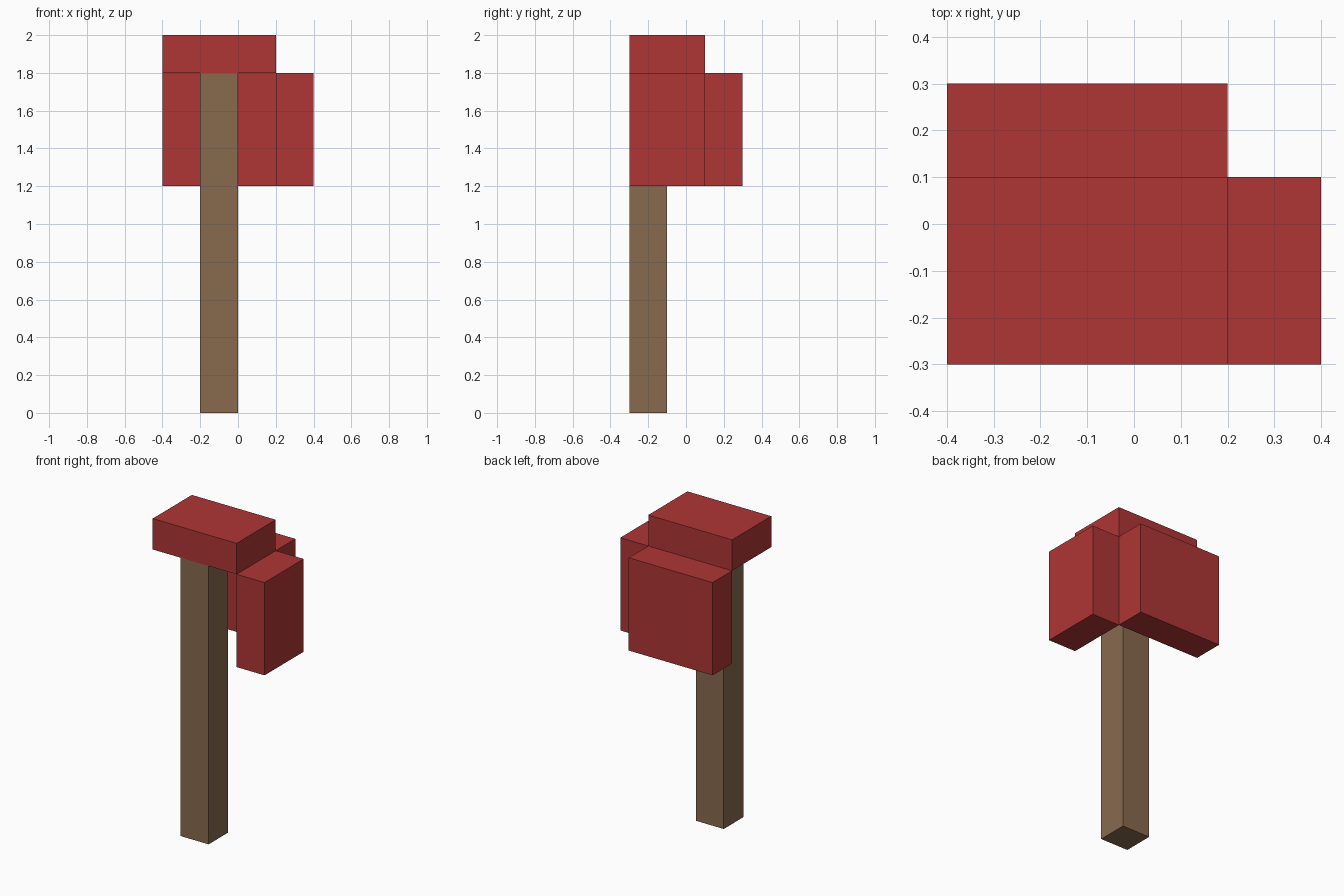
import bpy
from mathutils import Vector

cube = bpy.data.objects.get("Cube")
if cube:
    bpy.data.objects.remove(cube, do_unlink=True)


def material(name, rgb):
    mat = bpy.data.materials.new(name)
    mat.use_nodes = True
    color = (*rgb, 1)
    mat.diffuse_color = color
    mat.node_tree.nodes["Principled BSDF"].inputs["Base Color"].default_value = color
    return mat


def box(name, low, high, mat):
    """Axis-aligned box between two opposite corners."""
    low, high = Vector(low), Vector(high)
    bpy.ops.mesh.primitive_cube_add(size=1, location=(low + high) / 2)
    obj = bpy.context.object
    obj.name = name
    obj.scale = high - low
    bpy.ops.object.transform_apply(location=False, rotation=False, scale=True)
    obj.data.materials.append(mat)
    return obj


red = material("red", (0.43, 0.036, 0.036))
brown = material("brown", (0.246, 0.144, 0.076))

# Square post
box("stem", (-0.2, -0.3, 0), (0, -0.1, 1.8), brown)

# Flat lid with hanging slabs on two sides
box("cap_top", (-0.4, -0.3, 1.8), (0.2, 0.1, 2), red)
box("cap_left_slab", (0.2, -0.3, 1.2), (0.4, 0.1, 1.8), red)
box("cap_back_slab", (-0.4, 0.1, 1.2), (0.2, 0.3, 1.8), red)
